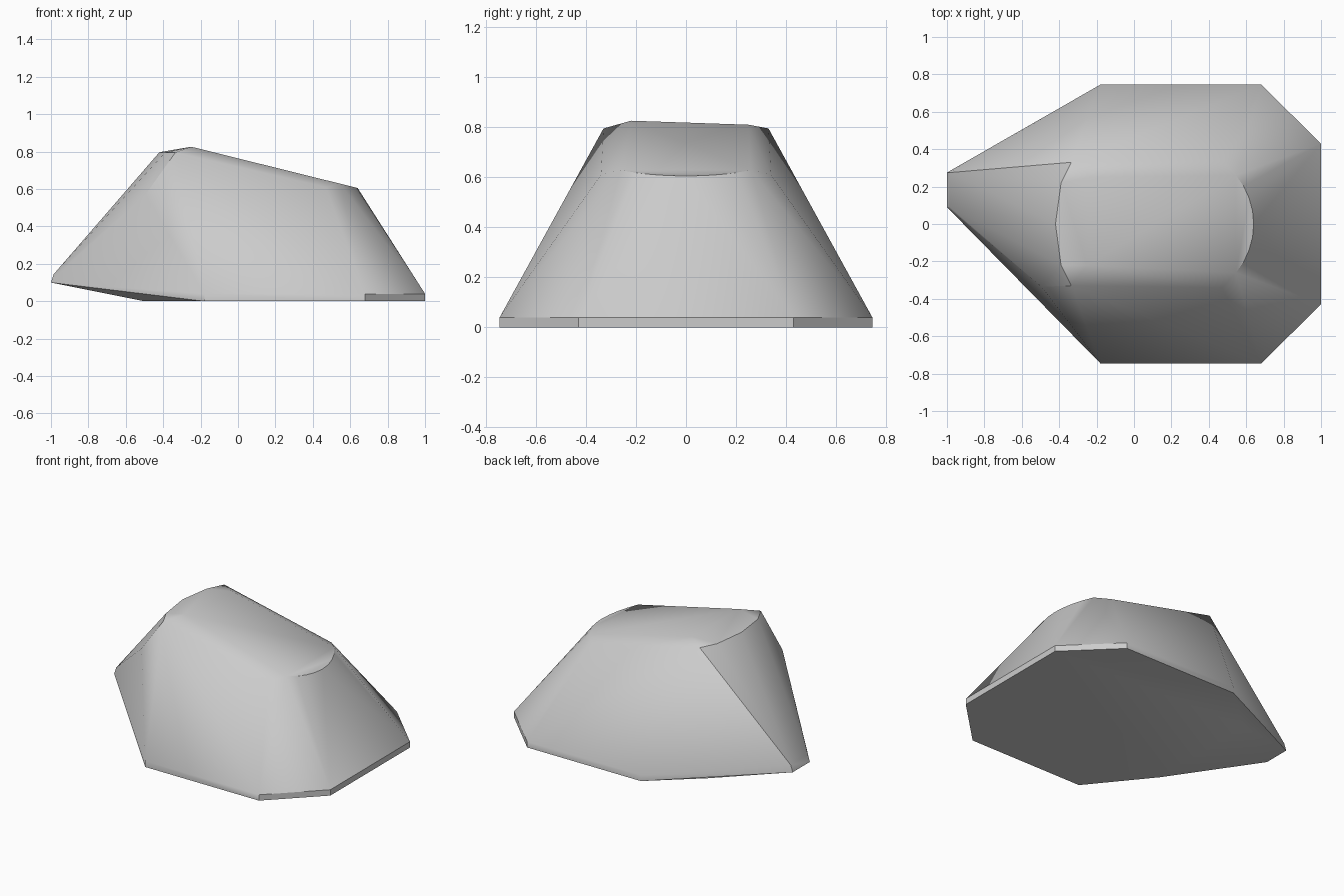
import bpy, bmesh, math

cube = bpy.data.objects.get("Cube")
if cube:
    bpy.data.objects.remove(cube, do_unlink=True)

stone = bpy.data.materials.new("warm_free_grey")
stone.use_nodes = True
GREY = (0.6, 0.6, 0.6, 1)
stone.diffuse_color = GREY
stone.node_tree.nodes["Principled BSDF"].inputs["Base Color"].default_value = GREY


def both_sides(x, y, z):
    return [(x, y, z), (x, -y, z)]


points = []
# Low vertical rim around the foot
for z in (0, 0.04):
    for x, y in ((-0.18, 0.745), (0.68, 0.745), (1, 0.43)):
        points += both_sides(x, y, z)
# Underside ends before the raised nose
points += [(-0.5, -0.35, 0), (-0.5, 0.47, 0)]
# Raised nose, set off centre
for y in (0.09, 0.275):
    points += [(-1, y, 0.1), (-0.985, y, 0.145)]
# Shoulders and cheek
points += both_sides(-0.335, 0.33, 0.795)
points += both_sides(0.47, 0.34, 0.61)
points.append((-0.495, -0.335, 0.57))
# Crown: front lip, ridge and rounded rear edge
points += [(-0.42, 0, 0.797)] + both_sides(-0.39, 0.22, 0.795)
points += [(-0.25, -0.22, 0.826), (-0.22, 0.25, 0.81)]
for i in range(-4, 5):
    a = math.radians(i * 10)
    points.append((0.235 + 0.405 * math.cos(a), 0.405 * math.sin(a),
                   0.605 + 0.25 * 0.405 * (1 - math.cos(a))))

# Skin the points as one convex boulder
bm = bmesh.new()
for p in points:
    bm.verts.new(p)
hull = bmesh.ops.convex_hull(bm, input=bm.verts)
loose = [v for v in bm.verts if not v.link_faces]
bmesh.ops.delete(bm, geom=loose, context="VERTS")
bmesh.ops.recalc_face_normals(bm, faces=bm.faces)
mesh = bpy.data.meshes.new("boulder")
bm.to_mesh(mesh)
bm.free()
mesh.materials.append(stone)
boulder = bpy.data.objects.new("boulder", mesh)
bpy.context.collection.objects.link(boulder)

bpy.context.view_layer.objects.active = boulder
boulder.select_set(True)
bpy.ops.object.shade_smooth_by_angle(angle=math.radians(30))
